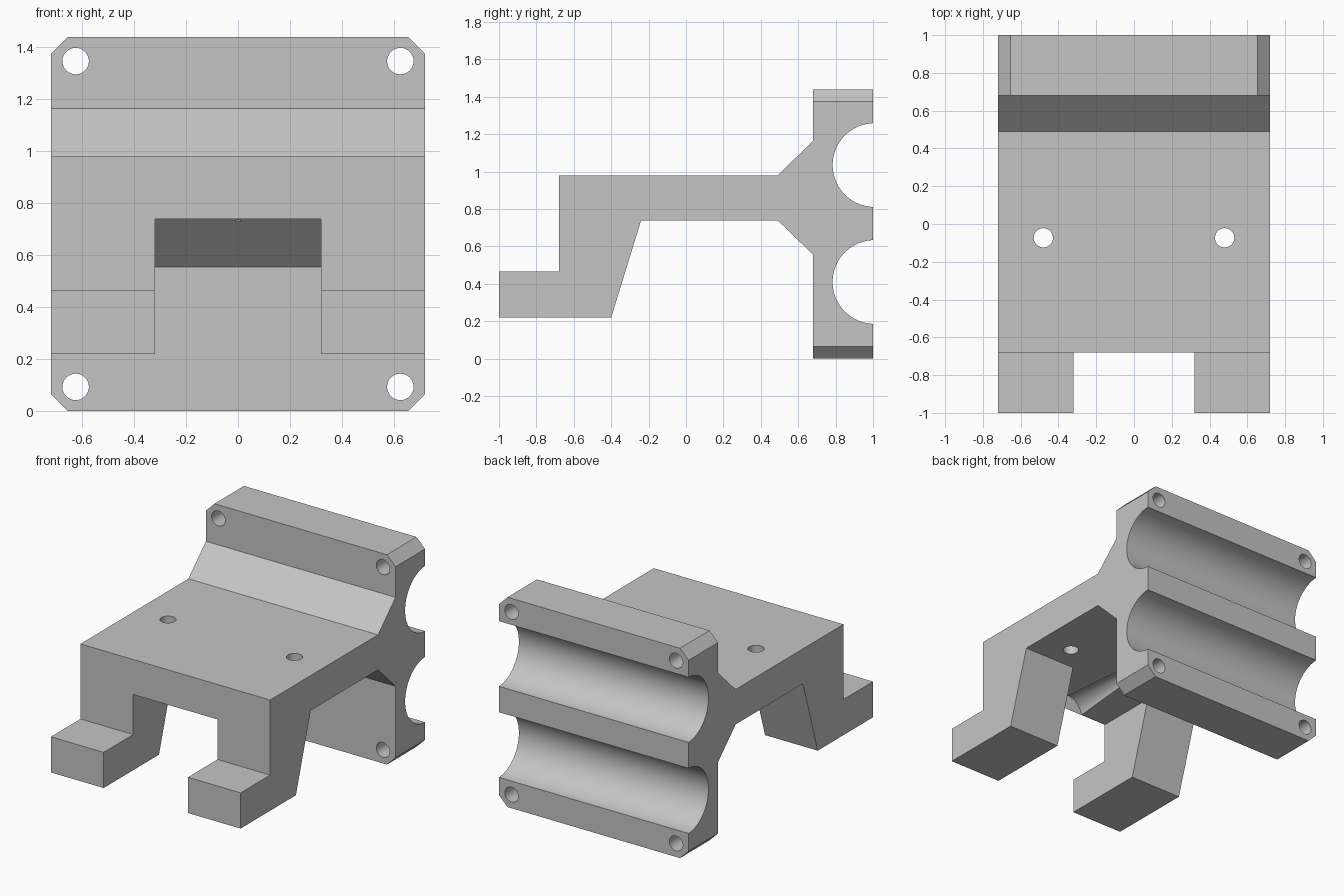
import bpy, bmesh
from math import radians
from mathutils import Matrix

cube = bpy.data.objects.get("Cube")
if cube:
    bpy.data.objects.remove(cube, do_unlink=True)

HALF_W, HEIGHT = 0.72, 1.44

grey = bpy.data.materials.new("light grey plastic")
grey.use_nodes = True
COLOUR = (0.56, 0.56, 0.56, 1)
grey.diffuse_color = COLOUR
grey.node_tree.nodes["Principled BSDF"].inputs["Base Color"].default_value = COLOUR


def finish(bm, name):
    bmesh.ops.recalc_face_normals(bm, faces=bm.faces)
    mesh = bpy.data.meshes.new(name)
    bm.to_mesh(mesh)
    bm.free()
    obj = bpy.data.objects.new(name, mesh)
    obj.data.materials.append(grey)
    bpy.context.collection.objects.link(obj)
    return obj


def prism(name, points, axis, start, end):
    """Extrude a (y, z) outline along x, or an (x, z) outline along y."""
    bm = bmesh.new()
    place = (lambda p: (start, *p)) if axis == "X" else (lambda p: (p[0], start, p[1]))
    face = bm.faces.new([bm.verts.new(place(p)) for p in points])
    out = bmesh.ops.extrude_face_region(bm, geom=[face])
    verts = [v for v in out["geom"] if isinstance(v, bmesh.types.BMVert)]
    step = (end - start, 0, 0) if axis == "X" else (0, end - start, 0)
    bmesh.ops.translate(bm, verts=verts, vec=step)
    return finish(bm, name)


def rod(name, centre, axis, r1, r2, length, sides):
    """Cylinder or cone along an axis; r1 is at the negative end."""
    turn = {"X": Matrix.Rotation(radians(90), 4, "Y"),
            "Y": Matrix.Rotation(radians(-90), 4, "X"),
            "Z": Matrix.Identity(4)}[axis]
    bm = bmesh.new()
    bmesh.ops.create_cone(bm, cap_ends=True, segments=sides, radius1=r1, radius2=r2,
                          depth=length, matrix=Matrix.Translation(centre) @ turn)
    return finish(bm, name)


# Bracket side outline: feet, deck, gussets and clamp plate
outline = [(-1, 0.22), (-0.4, 0.22), (-0.24, 0.74), (0.49, 0.74), (0.68, 0.555), (0.68, 0),
           (1, 0), (1, HEIGHT), (0.68, HEIGHT), (0.68, 1.165), (0.49, 0.98),
           (-0.68, 0.98), (-0.68, 0.465), (-1, 0.465)]
bracket = prism("bracket", outline, "X", -HALF_W, HALF_W)

# Gap between the two legs
cutters = [prism("leg_gap", [(-0.32, 0), (0.32, 0), (0.32, 0.74), (-0.32, 0.74)],
                 "Y", -1.2, 0.1)]

# Two half-round pipe grooves in the back
for z in (0.41, 1.035):
    cutters.append(rod("pipe_groove", (0, 1.008, z), "X", 0.224, 0.224, 2, 96))

# Tapered channel under the deck
cutters.append(rod("under_channel", (0, -0.09, 0.724), "Y", 0.122, 0.012, 1.18, 64))

for side in (-1, 1):
    # Deck screw holes
    cutters.append(rod("deck_hole", (side * 0.48, -0.073, 0.9), "Z", 0.051, 0.051, 1, 32))
    for top in (False, True):
        # Plate corner holes and bevelled corners
        flip = (lambda z: HEIGHT - z) if top else (lambda z: z)
        cutters.append(rod("plate_hole", (side * 0.625, 0.84, flip(0.093)), "Y",
                           0.051, 0.051, 0.6, 32))
        corner = [(0.555, -0.1), (0.82, 0.165), (0.82, -0.1)]
        cutters.append(prism("corner_bevel", [(side * x, flip(z)) for x, z in corner],
                             "Y", 0.6, 1.1))

# Cut everything out of the bracket, then drop the cutters
bpy.ops.object.select_all(action="DESELECT")
bpy.context.view_layer.objects.active = bracket
bracket.select_set(True)
for cutter in cutters:
    cutter.hide_render = True
    mod = bracket.modifiers.new("cut", "BOOLEAN")
    mod.operation = "DIFFERENCE"
    mod.solver = "EXACT"
    mod.object = cutter
    bpy.ops.object.modifier_apply(modifier=mod.name)
    bpy.data.objects.remove(cutter, do_unlink=True)

bpy.ops.object.shade_smooth_by_angle(angle=radians(25))
